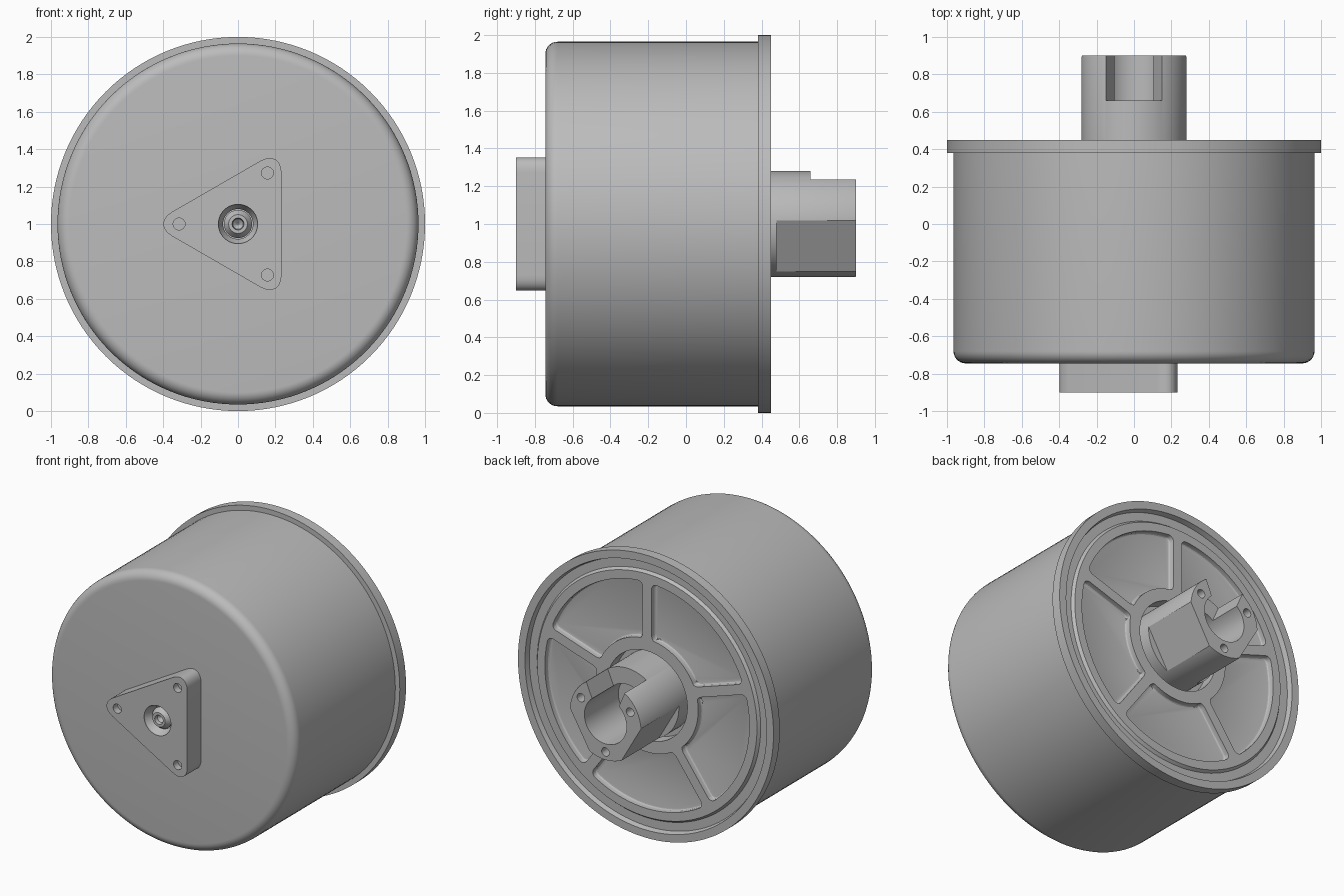
import bpy, bmesh, math
from math import cos, sin, pi, radians

cube = bpy.data.objects.get("Cube")
if cube:
    bpy.data.objects.remove(cube)

grey = bpy.data.materials.new("plain grey")
grey.use_nodes = True
GREY = (0.5, 0.5, 0.5, 1)
grey.diffuse_color = GREY
grey.node_tree.nodes["Principled BSDF"].inputs["Base Color"].default_value = GREY


def finish(name, bm):
    """Turn a bmesh into an object on the common axis."""
    bmesh.ops.recalc_face_normals(bm, faces=bm.faces[:])
    mesh = bpy.data.meshes.new(name)
    bm.to_mesh(mesh)
    bm.free()
    mesh.materials.append(grey)
    ob = bpy.data.objects.new(name, mesh)
    ob.location.z = 1
    bpy.context.collection.objects.link(ob)
    return ob


def lathe(name, profile, sides=96):
    """Closed solid turned about the y axis from (radius, y) points."""
    bm = bmesh.new()
    rings = []
    for r, y in profile:
        rings.append([bm.verts.new((r * cos(2 * pi * i / sides), y, r * sin(2 * pi * i / sides)))
                      for i in range(sides)])
    for a, b in zip(rings, rings[1:]):
        for i in range(sides):
            j = (i + 1) % sides
            bm.faces.new((a[i], a[j], b[j], b[i]))
    bm.faces.new(rings[0])
    bm.faces.new(rings[-1])
    return finish(name, bm)


def prism(name, points, y0, y1, corner=0, floor=0):
    """Outline in (x, z) extruded along y, with rounded corners and floor edge."""
    bm = bmesh.new()
    low = [bm.verts.new((x, y0, z)) for x, z in points]
    high = [bm.verts.new((x, y1, z)) for x, z in points]
    bm.faces.new(low)
    bm.faces.new(high)
    for i in range(len(points)):
        j = (i + 1) % len(points)
        bm.faces.new((low[i], low[j], high[j], high[i]))
    bmesh.ops.recalc_face_normals(bm, faces=bm.faces[:])
    if corner:
        edges = [e for e in bm.edges if e.calc_face_angle(0) > radians(50)
                 and abs(e.verts[0].co.y - e.verts[1].co.y) > 0.01]
        bmesh.ops.bevel(bm, geom=edges, offset=corner, segments=8, profile=0.5, affect='EDGES')
    if floor:
        edges = [e for e in bm.edges if all(abs(v.co.y - y0) < 1e-5 for v in e.verts)]
        bmesh.ops.bevel(bm, geom=edges, offset=floor, segments=3, profile=0.5, affect='EDGES')
    return finish(name, bm)


def cut(target, cutters):
    for c in cutters:
        mod = target.modifiers.new("cut", 'BOOLEAN')
        mod.operation = 'DIFFERENCE'
        mod.solver = 'EXACT'
        mod.object = c
        bpy.context.view_layer.objects.active = target
        bpy.ops.object.modifier_apply(modifier=mod.name)
        bpy.data.objects.remove(c)


def polar(r, degrees):
    return r * cos(radians(degrees)), r * sin(radians(degrees))


def hole(centre, r, y0, y1):
    return prism("hole_cutter", [(centre[0] + polar(r, a)[0], centre[1] + polar(r, a)[1])
                                 for a in range(0, 360, 15)], y0, y1)


# Drum with rounded front edge, back flange, rim groove and hub recess
FILLET = 0.065
rounded = [(0.965 - FILLET + FILLET * sin(t * pi / 16), -0.745 + FILLET - FILLET * cos(t * pi / 16))
           for t in range(9)]
drum = lathe("drum", [(0.02, -0.745)] + rounded + [
    (0.965, 0.38), (1.0, 0.38), (1.0, 0.45), (0.945, 0.45), (0.935, 0.415),
    (0.875, 0.415), (0.86, 0.435), (0.315, 0.435), (0.315, 0.34), (0.02, 0.34)], 128)

# Five rounded pockets between the spokes
pockets = []
for k in range(5):
    mid = 54 + 72 * k

    def arc(r):
        half = 36 - math.degrees(math.asin(0.035 / r))
        return [polar(r, mid - half + 2 * half * i / 20) for i in range(21)]
    pockets.append(prism("pocket_cutter", arc(0.8) + arc(0.4)[::-1], 0.395, 0.6, 0.04, 0.015))
cut(drum, pockets)

# Triangular front mount with three screw holes and a countersunk bore
mount = prism("front_mount", [polar(0.465, a) for a in (60, 180, 300)], -0.9, -0.7, 0.13)
cutters = [hole(polar(0.315, a), 0.032, -1, -0.85) for a in (60, 180, 300)]
cutters.append(lathe("bore_cutter", [(0.105, -1), (0.105, -0.89), (0.08, -0.84), (0.08, -0.78)], 48))
cut(mount, cutters)

# Shaft tip with a centre-drilled dimple
shaft = lathe("front_shaft", [(0.075, -0.76), (0.075, -0.85), (0.05, -0.885), (0.032, -0.885),
                              (0.028, -0.86), (0.005, -0.84)], 48)

# Rear boss: two flats, central bore, open top slot and three screw holes
boss = lathe("rear_boss", [(0.28, 0.3), (0.28, 0.895), (0.275, 0.9)][:2] + [(0.278, 0.9)], 96)
cutters = []
for a in (-30, -150):
    nx, nz = polar(1, a)
    cutters.append(prism("flat_cutter", [(nx * d - nz * s, nz * d + nx * s) for d, s in
                                         ((0.233, -0.4), (0.6, -0.4), (0.6, 0.4), (0.233, 0.4))], 0.48, 1))
cutters.append(lathe("boss_bore_cutter", [(0.165, 0.52), (0.165, 1)], 64))
cutters.append(prism("slot_cutter", [(-0.05, 0), (0.05, 0), (0.2, 0.35), (-0.2, 0.35)], 0.66, 1))
cutters += [hole(polar(0.222, a), 0.03, 0.8, 1) for a in (30, 150, 270)]
cut(boss, cutters)

# Smooth the round surfaces, keep edges sharp
bpy.ops.object.select_all(action='DESELECT')
for ob in (drum, mount, shaft, boss):
    ob.select_set(True)
bpy.context.view_layer.objects.active = drum
bpy.ops.object.shade_smooth_by_angle(angle=radians(25))
